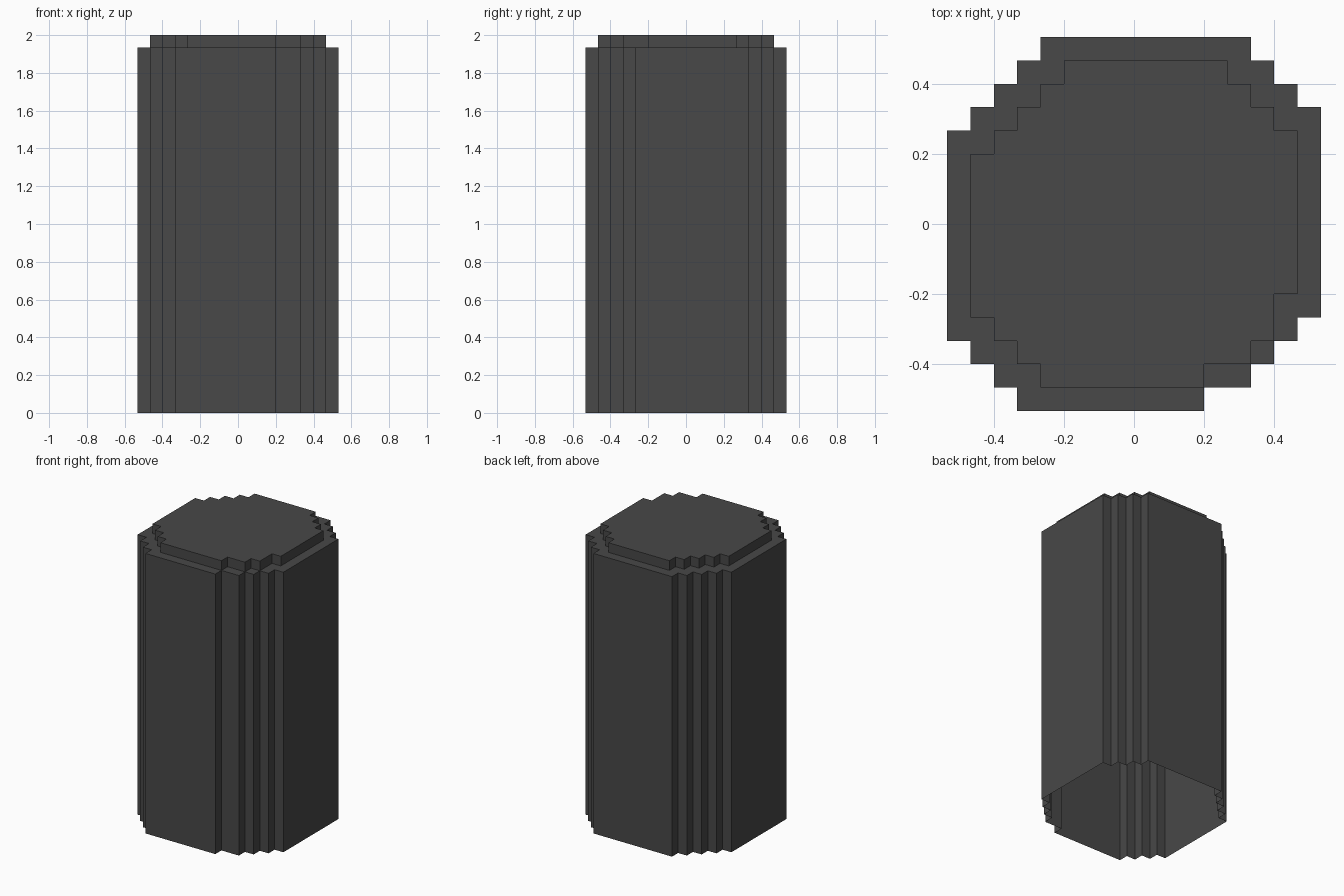
import bpy, bmesh, math

if "Cube" in bpy.data.objects:
    bpy.data.objects.remove(bpy.data.objects["Cube"])

U = 1 / 15  # size of one block

mat = bpy.data.materials.new("dark grey")
mat.diffuse_color = (0.065, 0.065, 0.065, 1)
mat.use_nodes = True
mat.node_tree.nodes["Principled BSDF"].inputs["Base Color"].default_value = mat.diffuse_color


def cells(first_row, spans):
    """Set of grid cells from the left/right limits of each row."""
    return {(x, first_row + i) for i, (a, b) in enumerate(spans) for x in range(a, b)}


def shell(name, area, hole, z0, z1):
    """Stepped outer walls plus a top face, open underneath; hole is left out of the top."""
    bm = bmesh.new()

    def quad(pts):
        bm.faces.new([bm.verts.new((x * U, y * U, z)) for x, y, z in pts])

    for x, y in area:
        c = [(x, y), (x + 1, y), (x + 1, y + 1), (x, y + 1)]
        if (x, y) not in hole:
            quad([(*p, z1) for p in c])
        for i, (dx, dy) in enumerate([(0, -1), (1, 0), (0, 1), (-1, 0)]):
            if (x + dx, y + dy) not in area:
                p, q = c[i], c[(i + 1) % 4]
                quad([(*p, z0), (*q, z0), (*q, z1), (*p, z1)])
    bmesh.ops.remove_doubles(bm, verts=bm.verts, dist=1e-4)
    bmesh.ops.dissolve_limit(bm, angle_limit=math.radians(1), verts=bm.verts, edges=bm.edges)
    me = bpy.data.meshes.new(name)
    bm.to_mesh(me)
    bm.free()
    me.materials.append(mat)
    bpy.context.collection.objects.link(bpy.data.objects.new(name, me))


body = cells(-8, [(-5, 3), (-6, 5), (-7, 6), (-8, 7)] + [(-8, 8)] * 8
             + [(-7, 8), (-6, 7), (-5, 6), (-4, 5)])
cap = cells(-7, [(-4, 3), (-5, 5), (-6, 6), (-7, 6)] + [(-7, 7)] * 6
            + [(-6, 7), (-5, 6), (-4, 5), (-3, 4)])

shell("column_body", body, cap, 0, 29 * U)    # tall walls and ledge
shell("column_cap", cap, set(), 29 * U, 2)    # raised lid
